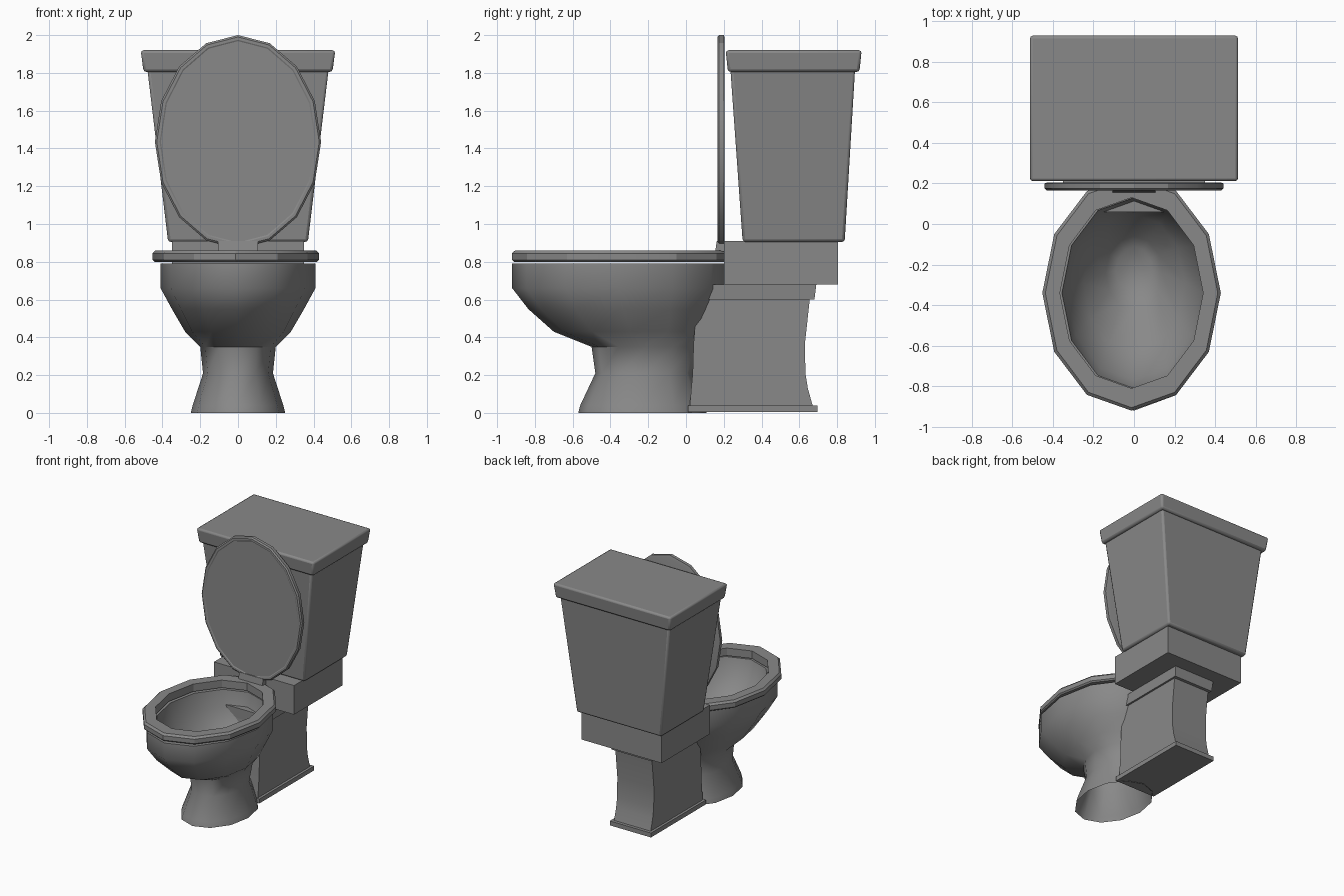
import bpy, bmesh, math

if "Cube" in bpy.data.objects:
    bpy.data.objects.remove(bpy.data.objects["Cube"], do_unlink=True)

GREY = (0.25, 0.25, 0.25, 1)
mat = bpy.data.materials.new("grey ceramic")
mat.use_nodes = True
mat.diffuse_color = GREY
mat.node_tree.nodes["Principled BSDF"].inputs["Base Color"].default_value = GREY


def finish(name, bm, bevel=0, smooth=None):
    """Turn a bmesh into a named object with optional bevel and smooth shading."""
    bmesh.ops.recalc_face_normals(bm, faces=bm.faces)
    mesh = bpy.data.meshes.new(name)
    bm.to_mesh(mesh)
    bm.free()
    mesh.materials.append(mat)
    obj = bpy.data.objects.new(name, mesh)
    bpy.context.collection.objects.link(obj)
    if bevel:
        mod = obj.modifiers.new("bevel", "BEVEL")
        mod.width, mod.segments = bevel, 2
    if smooth:
        bpy.ops.object.select_all(action="DESELECT")
        obj.select_set(True)
        bpy.context.view_layer.objects.active = obj
        bpy.ops.object.shade_smooth_by_angle(angle=math.radians(smooth))
    return obj


def bridge(bm, rings, loop=False):
    """Join successive rings of vertices with quads."""
    pairs = list(zip(rings, rings[1:])) + ([(rings[-1], rings[0])] if loop else [])
    for a, b in pairs:
        n = len(a)
        for i in range(n):
            j = (i + 1) % n
            bm.faces.new((a[i], a[j], b[j], b[i]))


def oval(bm, sides, cx, cy, z, rx, ry):
    turns = [math.tau * i / sides for i in range(sides)]
    return [bm.verts.new((cx + rx * math.cos(t), cy + ry * math.sin(t), z)) for t in turns]


def tapered_box(name, low, high, bevel=0):
    """Box between two rectangles given as (half width, y front, y back, z)."""
    bm = bmesh.new()
    rings = [[bm.verts.new((x, y, z)) for x, y in ((-w, f), (w, f), (w, b), (-w, b))]
             for w, f, b, z in (low, high)]
    bridge(bm, rings)
    bm.faces.new(rings[0])
    bm.faces.new(rings[1])
    return finish(name, bm, bevel, 35 if bevel else None)


# Bowl: open foot, stem, flared body, rim, then the basin down to the drain
bowl_rings = [  # z, y centre, x radius, y radius
    (0.0, -0.23, 0.25, 0.34),
    (0.04, -0.23, 0.24, 0.33),
    (0.21, -0.22, 0.185, 0.26),
    (0.35, -0.21, 0.20, 0.29),
    (0.43, -0.295, 0.28, 0.405),
    (0.55, -0.335, 0.35, 0.50),
    (0.66, -0.355, 0.41, 0.565),
    (0.79, -0.355, 0.41, 0.565),
    (0.79, -0.34, 0.355, 0.47),
    (0.66, -0.33, 0.33, 0.44),
    (0.53, -0.29, 0.25, 0.34),
    (0.42, -0.24, 0.14, 0.18),
    (0.37, -0.23, 0.09, 0.12),
]
bm = bmesh.new()
rings = [oval(bm, 12, 0, cy, z, rx, ry) for z, cy, rx, ry in bowl_rings]
bridge(bm, rings)
bm.faces.new(rings[-1])
finish("bowl", bm, smooth=50)

# Seat: faceted ring with softened edges
bm = bmesh.new()
section = [(0.80, 0.43, 0.57), (0.81, 0.44, 0.58), (0.845, 0.44, 0.58),
           (0.86, 0.425, 0.565), (0.86, 0.353, 0.47), (0.80, 0.353, 0.47)]
bridge(bm, [oval(bm, 12, -0.012, -0.34, z, rx, ry) for z, rx, ry in section], loop=True)
finish("seat", bm, smooth=25)

# Raised lid: upright oval with a thin rim around a flat panel
bm = bmesh.new()
section = [(0.205, 0.425), (0.20, 0.44), (0.175, 0.44), (0.166, 0.43),
           (0.166, 0.415), (0.17, 0.408)]
rings = [oval(bm, 16, 0, 1.435, y, r, r + 0.125) for y, r in section]
bm.faces.new(rings[0])
bm.faces.new(rings[-1])
bridge(bm, rings)
for v in bm.verts:
    v.co.y, v.co.z = v.co.z, v.co.y
finish("seat_lid", bm, smooth=25)

tapered_box("lid_hinge", (0.105, 0.155, 0.21, 0.855), (0.105, 0.163, 0.21, 0.91))

# Pedestal column: curved side profile drawn across the width
profile = [(0.02, 0.04), (0.67, 0.04), (0.645, 0.13), (0.632, 0.21), (0.63, 0.37),
           (0.655, 0.60), (0.06, 0.60), (0.04, 0.37), (0.035, 0.21)]
bm = bmesh.new()
sides = [[bm.verts.new((x, y, z)) for y, z in profile] for x in (-0.16, 0.16)]
bridge(bm, sides)
for ring in sides:
    bm.faces.new(ring)
finish("pedestal_column", bm, smooth=25)

tapered_box("pedestal_base", (0.18, 0.01, 0.695, 0.005), (0.18, 0.01, 0.695, 0.04))
tapered_box("pedestal_cap", (0.175, 0.06, 0.68, 0.60), (0.18, 0.06, 0.69, 0.68))
tapered_box("tank_support", (0.35, 0.20, 0.805, 0.68), (0.35, 0.20, 0.805, 0.91))

# Tank and its cover
tapered_box("tank", (0.37, 0.30, 0.84, 0.905), (0.48, 0.235, 0.895, 1.82), 0.015)
tapered_box("tank_cover", (0.50, 0.222, 0.918, 1.805), (0.515, 0.21, 0.93, 1.92), 0.015)
